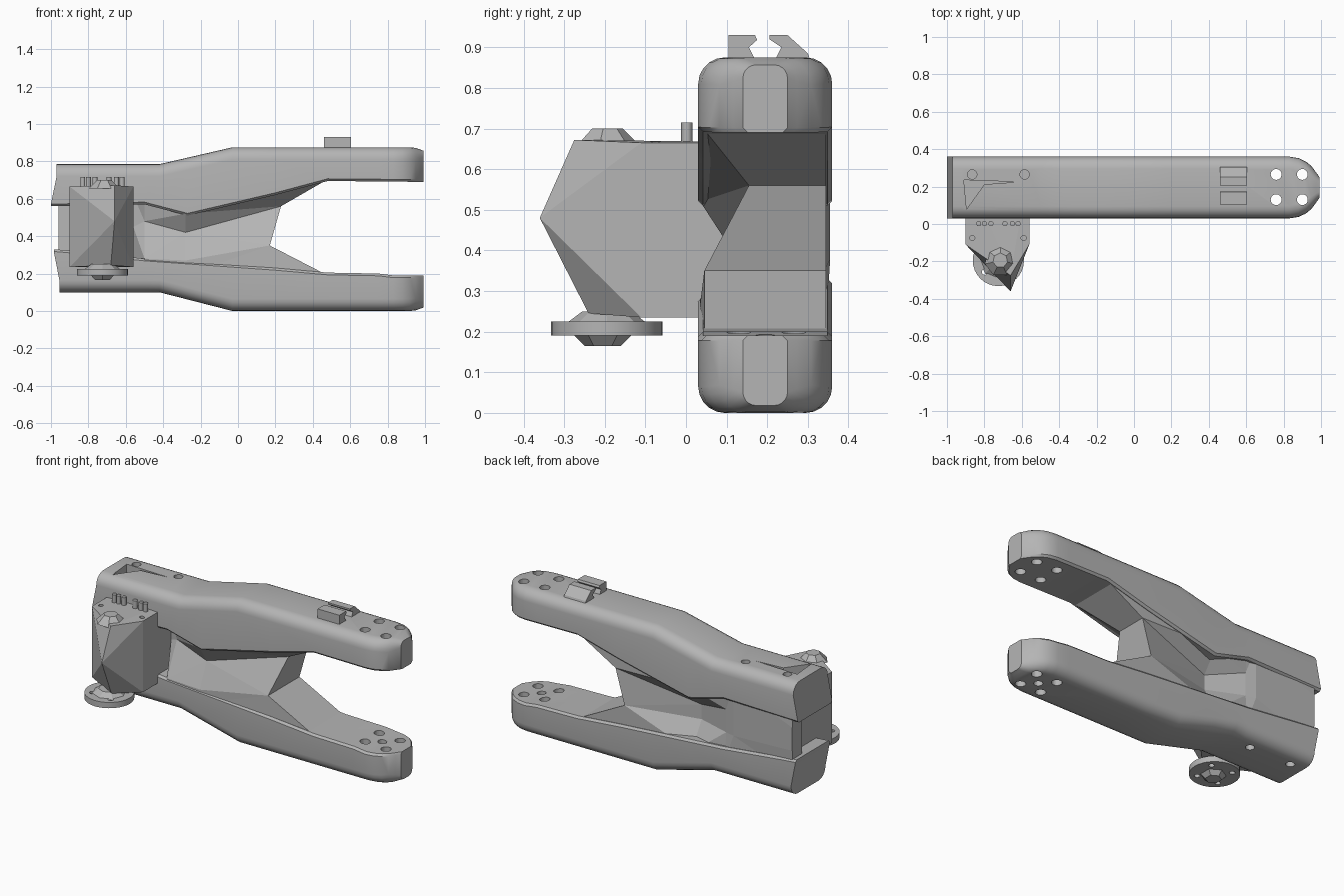
import bpy, bmesh, math
from mathutils import Matrix, Vector

cube = bpy.data.objects.get("Cube")
if cube:
    bpy.data.objects.remove(cube, do_unlink=True)

grey = bpy.data.materials.new("warm_grey_plastic")
grey.use_nodes = True
grey.diffuse_color = (0.46, 0.46, 0.46, 1)
grey.node_tree.nodes["Principled BSDF"].inputs["Base Color"].default_value = grey.diffuse_color

MID_Y, HALF = 0.195, 0.165


def finish(name, bm, smooth=None):
    bmesh.ops.recalc_face_normals(bm, faces=bm.faces)
    mesh = bpy.data.meshes.new(name)
    bm.to_mesh(mesh)
    bm.free()
    obj = bpy.data.objects.new(name, mesh)
    bpy.context.collection.objects.link(obj)
    mesh.materials.append(grey)
    if smooth:
        bpy.ops.object.select_all(action="DESELECT")
        bpy.context.view_layer.objects.active = obj
        obj.select_set(True)
        bpy.ops.object.shade_smooth_by_angle(angle=math.radians(smooth))
    return obj


def loft(name, sections, smooth=None):
    """Join matching closed sections and close both ends with a ladder of faces."""
    bm = bmesh.new()
    rings = [[bm.verts.new(p) for p in s] for s in sections]
    n = len(rings[0])
    for a, b in zip(rings, rings[1:]):
        for i in range(n):
            j = (i + 1) % n
            bm.faces.new((a[i], a[j], b[j], b[i]))
    for ring in (rings[0], rings[-1]):
        for i in range(n // 2 - 1):
            bm.faces.new((ring[i], ring[i + 1], ring[n - 2 - i], ring[n - 1 - i]))
    bmesh.ops.triangulate(bm, faces=bm.faces)
    return finish(name, bm, smooth)


def extrude(name, points, offset):
    bm = bmesh.new()
    face = bm.faces.new([bm.verts.new(p) for p in points])
    new = bmesh.ops.extrude_face_region(bm, geom=[face])["geom"]
    bmesh.ops.translate(bm, vec=offset, verts=[v for v in new if isinstance(v, bmesh.types.BMVert)])
    return finish(name, bm)


def drum(name, x, y, z0, z1, r0, r1=None, sides=24, smooth=40):
    bm = bmesh.new()
    bmesh.ops.create_cone(bm, cap_ends=True, segments=sides, radius1=r0,
                          radius2=r0 if r1 is None else r1, depth=z1 - z0,
                          matrix=Matrix.Translation((x, y, (z0 + z1) / 2)))
    return finish(name, bm, smooth)


def cut(target, cutter):
    cutter.hide_render = True
    cutter.hide_viewport = True
    mod = target.modifiers.new("cut", "BOOLEAN")
    mod.operation, mod.object, mod.solver = "DIFFERENCE", cutter, "EXACT"


def level(points, x):
    for (x0, z0), (x1, z1) in zip(points, points[1:]):
        if x <= x1:
            return z0 + (z1 - z0) * max(0, (x - x0) / (x1 - x0))
    return points[-1][1]


# Fork arms: outer long edges rounded, plan rounded at the tip
def arm(name, outer, inner, left_x):
    stations = [-0.97, -0.92, -0.5, -0.42, -0.27, -0.03, 0.2, 0.48, 0.75, 0.83, 0.88, 0.92, 0.95, 0.975, 0.992]
    sections = []
    for x in stations:
        over = max(0, x - 0.83)
        half = max(0.055, math.sqrt(HALF ** 2 - over ** 2)) if over < HALF else 0.055
        zo, zi = level(outer, x), level(inner, x)
        sign = 1 if zo > zi else -1
        rad = min(0.065, half * 0.6)
        zo -= sign * max(0, x - 0.94) * 0.35
        right = [(half, zi + sign * 0.012)]
        for k in range(6):
            a = k * math.pi / 10
            right.append((half - rad + rad * math.cos(a), zo - sign * rad * (1 - math.sin(a))))
        right.insert(0, (half - 0.012, zi))
        ring = [(-y, z) for y, z in right] + right[::-1]
        ex = left_x if x == stations[0] else None
        sections.append([(x if ex is None else ex + (0.03 if abs(z - zo) < 0.07 else 0),
                          MID_Y + y, z) for y, z in ring])
    return loft(name, sections, 35)


upper = arm("upper_arm",
            [(-0.97, 0.785), (-0.42, 0.785), (-0.03, 0.875), (1, 0.875)],
            [(-0.97, 0.56), (-0.5, 0.57), (-0.27, 0.51), (0.2, 0.62), (0.48, 0.695), (1, 0.69)], -1.0)
lower = arm("lower_arm",
            [(-0.97, 0.1), (-0.42, 0.1), (-0.03, 0), (1, 0)],
            [(-0.97, 0.33), (-0.5, 0.28), (0.2, 0.23), (0.48, 0.205), (0.75, 0.2), (0.83, 0.19), (1, 0.19)], -0.985)

# Mounting holes through both tips and screw holes beside the motor
for arm_obj, z0, z1 in ((upper, 0.6, 1), (lower, -0.1, 0.3)):
    for x in (0.76, 0.9):
        for y in (0.13, 0.265):
            cut(arm_obj, drum("tip_hole_cutter", x, y, z0, z1, 0.029, smooth=None))
    for x in (-0.865, -0.585):
        lo, hi = (0.72, 0.9) if arm_obj == upper else (0, 0.16)
        cut(arm_obj, drum("screw_hole_cutter", x, 0.265, lo, hi, 0.025, smooth=None))
cut(lower, drum("centre_hole_cutter", 0.83, MID_Y, -0.1, 0.3, 0.025, smooth=None))
cut(upper, extrude("relief_cutter", [(-0.91, 0.235, 0.73), (-0.62, 0.225, 0.73),
                                     (-0.8, 0.212, 0.73), (-0.895, 0.08, 0.73)], (0, 0, 0.2)))

# Faceted web joining the arms: V groove in front, shallow hollow behind
def web_ring(x, low, groove, high, back):
    (yl, zl), (yg, zg), (yh, zh) = low, groove, high
    return [(x, yl, zl - 0.08), (x, yl, zl), (x, yg, zg), (x, yh, zh),
            (x, 0.345, zh + 0.05), (x, back, zg + 0.02), (x, back, zl + 0.08), (x, 0.345, zl - 0.08)]


loft("centre_web", [
    web_ring(-0.96, (0.26, 0.3), (0.26, 0.5), (0.26, 0.62), 0.355),
    web_ring(-0.56, (0.16, 0.28), (0.16, 0.45), (0.16, 0.62), 0.345),
    web_ring(-0.5, (0.035, 0.28), (0.13, 0.48), (0.1, 0.62), 0.33),
    web_ring(-0.28, (0.035, 0.27), (0.1, 0.42), (0.035, 0.52), 0.25),
    [(0.48, 0.045, 0.19), (0.17, 0.045, 0.35), (0.23, 0.155, 0.56), (0.49, 0.035, 0.71),
     (0.49, 0.345, 0.71), (0.23, 0.345, 0.56), (0.17, 0.345, 0.35), (0.48, 0.345, 0.19)]])

# Clip hooks on the upper arm
extrude("front_clip", [(0.46, y, z) for y, z in (
    (0.105, 0.87), (0.105, 0.93), (0.17, 0.93), (0.175, 0.918), (0.155, 0.9), (0.17, 0.87))], (0.145, 0, 0))
extrude("rear_clip", [(0.46, y, z) for y, z in (
    (0.305, 0.87), (0.3, 0.885), (0.25, 0.93), (0.205, 0.93), (0.205, 0.92), (0.235, 0.9), (0.22, 0.87))], (0.145, 0, 0))

# Motor housing: a block tapering to a blunt front point
bm = bmesh.new()
corners = [(x, y, z) for x in (-0.9, -0.56) for y in (-0.11, 0.31) for z in (0.235, 0.665)]
for p in corners + [(-0.66, -0.36, 0.48), (-0.66, -0.275, 0.672), (-0.68, -0.24, 0.245)]:
    bm.verts.new(p)
bmesh.ops.convex_hull(bm, input=bm.verts)
motor = finish("motor_housing", bm)
for x in (-0.865, -0.59):
    cut(motor, drum("motor_screw_cutter", x, -0.075, 0.6, 0.8, 0.014, sides=12, smooth=None))

# Connector pins, top boss
for x in (-0.83, -0.8, -0.765, -0.69, -0.65, -0.62):
    drum("connector_pin", x, 0.002, 0.65, 0.715, 0.014, sides=10)
drum("top_boss", -0.715, -0.195, 0.655, 0.7, 0.085, 0.04, sides=7, smooth=None)

# Output horn
horn_x, horn_y = -0.725, -0.195
horn = drum("output_horn", horn_x, horn_y, 0.19, 0.225, 0.137, sides=32)
for k in range(4):
    a = math.radians(40 + 90 * k)
    cut(horn, drum("horn_hole_cutter", horn_x + 0.095 * math.cos(a), horn_y + 0.095 * math.sin(a),
                   0.1, 0.3, 0.016, sides=12, smooth=None))
drum("horn_collar", horn_x, horn_y, 0.22, 0.25, 0.1, 0.06, sides=8, smooth=None)
drum("horn_hub", horn_x, horn_y - 0.01, 0.165, 0.195, 0.045, 0.075, sides=6, smooth=None)
